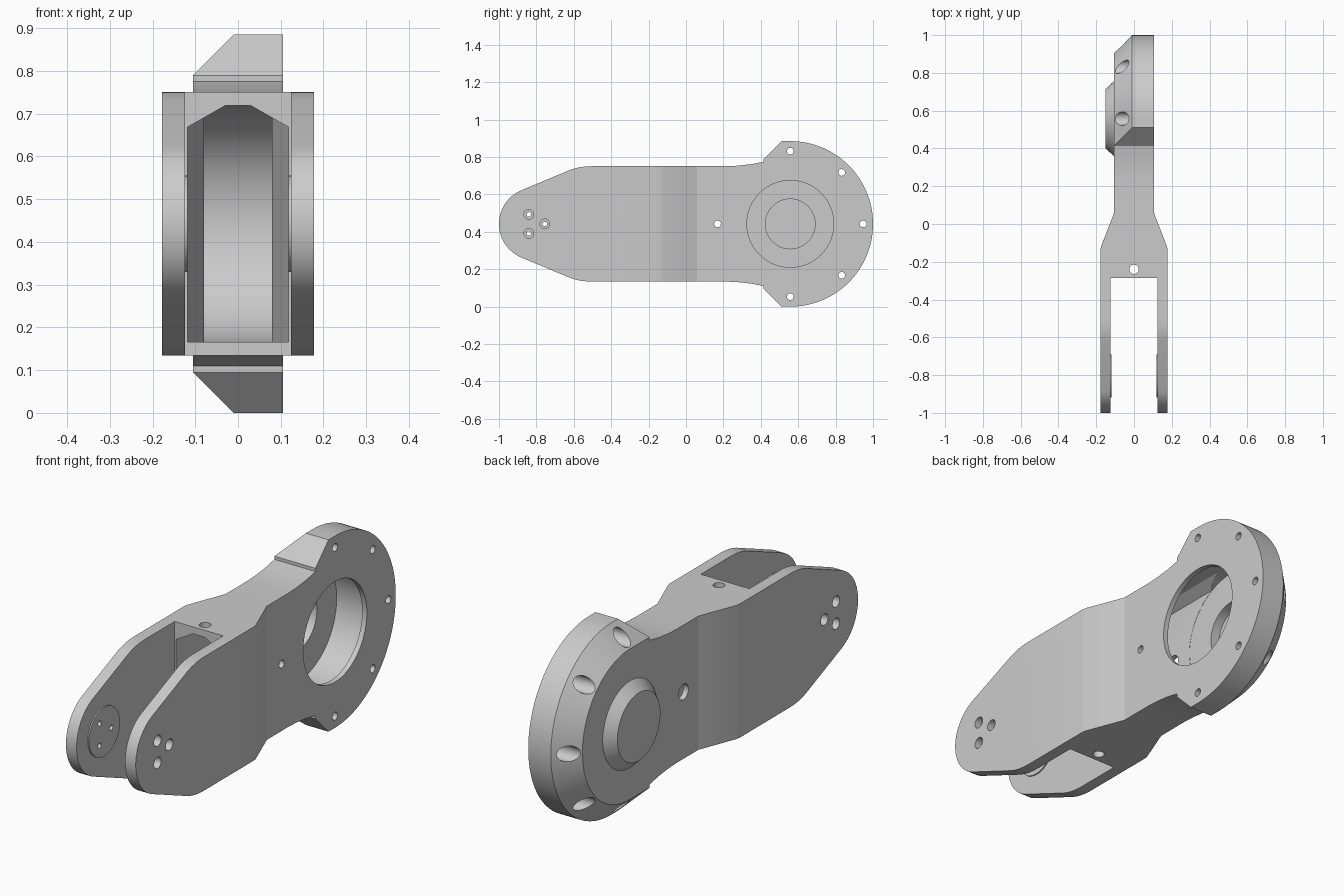
import bpy, bmesh, math

if "Cube" in bpy.data.objects:
    bpy.data.objects.remove(bpy.data.objects["Cube"])

CZ = 0.4425            # height of the long axis
PIVOT, HUB = -0.805, 0.5575   # y of the fork pivot and of the round hub


def loft(name, rings):
    """Closed solid through rings of equal point count."""
    bm = bmesh.new()
    vs = [[bm.verts.new(p) for p in r] for r in rings]
    n = len(rings[0])
    for a, b in zip(vs, vs[1:]):
        for i in range(n):
            j = (i + 1) % n
            bm.faces.new((a[i], a[j], b[j], b[i]))
    bm.faces.new(vs[0])
    bm.faces.new(vs[-1])
    bmesh.ops.remove_doubles(bm, verts=bm.verts, dist=1e-5)
    bmesh.ops.recalc_face_normals(bm, faces=bm.faces)
    me = bpy.data.meshes.new(name)
    bm.to_mesh(me)
    bm.free()
    ob = bpy.data.objects.new(name, me)
    bpy.context.collection.objects.link(ob)
    return ob


def prism_x(name, pts, x0, x1):
    return loft(name, [[(x, y, z) for y, z in pts] for x in (x0, x1)])


def circle(cy, cz, r, n):
    return [(cy + r * math.cos(2 * math.pi * i / n),
             cz + r * math.sin(2 * math.pi * i / n)) for i in range(n)]


def cyl_x(name, cy, cz, r0, r1, x0, x1, n=32):
    return loft(name, [[(x, y, z) for y, z in circle(cy, cz, r, n)]
                       for x, r in ((x0, r0), (x1, r1))])


def combine(target, other, op):
    m = target.modifiers.new("bool", 'BOOLEAN')
    m.operation, m.object, m.solver = op, other, 'EXACT'
    bpy.context.view_layer.objects.active = target
    bpy.ops.object.modifier_apply(modifier=m.name)
    bpy.data.objects.remove(other, do_unlink=True)


def mirrored(upper):
    """Complete an upper outline with its reflection in the long axis."""
    return upper + [(y, 2 * CZ - z) for y, z in reversed(upper)]


# Arm: side outline cut to the plan outline
nose = [(PIVOT + 0.195 * math.cos(math.radians(a)), CZ + 0.195 * math.sin(math.radians(a)))
        for a in [177 - 5 * i for i in range(14)]]
side = mirrored(nose + [(-0.62, 0.731), (-0.595, 0.739), (-0.565, 0.746), (-0.53, 0.75),
                        (-0.5, 0.751), (0.22, 0.751), (0.28, 0.754), (0.35, 0.762),
                        (0.415, 0.775), (HUB, 0.775)])
arm = prism_x("arm_link", side, -0.3, 0.3)
half = [(0.178, -1.1), (0.178, -0.14), (0.175, -0.12), (0.105, 0.06), (0.105, 0.8)]
plan = half + [(-x, y) for x, y in reversed(half)]
combine(arm, loft("plan", [[(x, y, z) for x, y in plan] for z in (-0.2, 1.2)]), 'INTERSECT')

# Round hub with one chamfered rim and a sloped shoulder
def hub_ring(x, r, shoulder):
    arc = [(HUB + r * math.cos(math.radians(a)), CZ + r * math.sin(math.radians(a)))
           for a in range(90, 0, -3)]
    up = [(0.415, 0.79), shoulder] + arc
    pts = up + [(HUB + r, CZ)] + [(y, 2 * CZ - z) for y, z in reversed(up)]
    return [(x, y, z) for y, z in pts]

combine(arm, loft("hub", [hub_ring(0.105, 0.4425, (0.51, 0.885)),
                          hub_ring(-0.01, 0.4425, (0.51, 0.885)),
                          hub_ring(-0.105, 0.3475, (0.415, 0.79))]), 'UNION')

# Conical cap on the closed side of the hub
combine(arm, cyl_x("cap", HUB, CZ, 0.2, 0.2, -0.09, -0.105, 64), 'UNION')
combine(arm, loft("cap_cone", [[(x, y, z) for y, z in circle(HUB, CZ, r, 64)]
                               for x, r in ((-0.095, 0.2), (-0.105, 0.2), (-0.15, 0.157))]), 'UNION')

# Fork slot
combine(arm, prism_x("slot", [(-1.2, -0.2), (-0.285, -0.2), (-0.285, 1.2), (-1.2, 1.2)],
                     -0.124, 0.124), 'DIFFERENCE')

# Hollow channel with a chamfered roof, opening into the hub chamber
def channel_ring(y, w):
    zc = 0.719 - (w - 0.03) * 0.57
    return [(-w, y, 0.166), (w, y, 0.166), (w, y, zc), (0.03, y, 0.719),
            (-0.03, y, 0.719), (-w, y, zc)]

combine(arm, loft("channel", [channel_ring(-0.3, 0.118), channel_ring(-0.13, 0.118),
                              channel_ring(0.05, 0.08), channel_ring(HUB, 0.08)]), 'DIFFERENCE')
combine(arm, cyl_x("chamber", HUB, CZ, 0.2775, 0.2775, -0.081, 0.081, 96), 'DIFFERENCE')
combine(arm, cyl_x("bore", HUB, CZ, 0.232, 0.232, 0.05, 0.2, 80), 'DIFFERENCE')
combine(arm, cyl_x("cap_recess", HUB, CZ, 0.133, 0.133, -0.125, 0.0, 64), 'DIFFERENCE')

# Pivot pads inside the fork, then screw holes with wide outer ends
for s in (-1, 1):
    combine(arm, cyl_x("pad", PIVOT, CZ, 0.113, 0.113, s * 0.14, s * 0.118, 48), 'UNION')
for hy, hz in ((-0.84, CZ + 0.051), (-0.755, CZ), (-0.84, CZ - 0.051)):
    combine(arm, cyl_x("hole", hy, hz, 0.012, 0.012, -0.3, 0.3, 16), 'DIFFERENCE')
    for s in (-1, 1):
        combine(arm, cyl_x("hole", hy, hz, 0.026, 0.026, s * 0.145, s * 0.3, 24), 'DIFFERENCE')

# Hub screw holes, counterbored from the chamfered side
for deg in (0, 45, 90, 180, 270, 315):
    a = math.radians(deg)
    hy, hz = HUB + 0.389 * math.cos(a), CZ + 0.389 * math.sin(a)
    combine(arm, cyl_x("hole", hy, hz, 0.018, 0.018, -0.3, 0.3, 20), 'DIFFERENCE')
    combine(arm, cyl_x("hole", hy, hz, 0.036, 0.036, -0.3, 0.04, 28), 'DIFFERENCE')

# Vertical cable hole behind the fork
ring = circle(0, -0.24, 0.025, 24)
combine(arm, loft("hole", [[(x, y, z) for x, y in ring] for z in (-0.2, 1.2)]), 'DIFFERENCE')

# Single grey finish
grey = bpy.data.materials.new("plain grey")
grey.diffuse_color = (0.6, 0.6, 0.6, 1)
grey.use_nodes = True
grey.node_tree.nodes["Principled BSDF"].inputs["Base Color"].default_value = grey.diffuse_color
arm.data.materials.clear()
arm.data.materials.append(grey)
for p in arm.data.polygons:
    p.material_index = 0
bpy.ops.object.select_all(action='DESELECT')
arm.select_set(True)
bpy.context.view_layer.objects.active = arm
bpy.ops.object.shade_smooth_by_angle(angle=math.radians(20))
